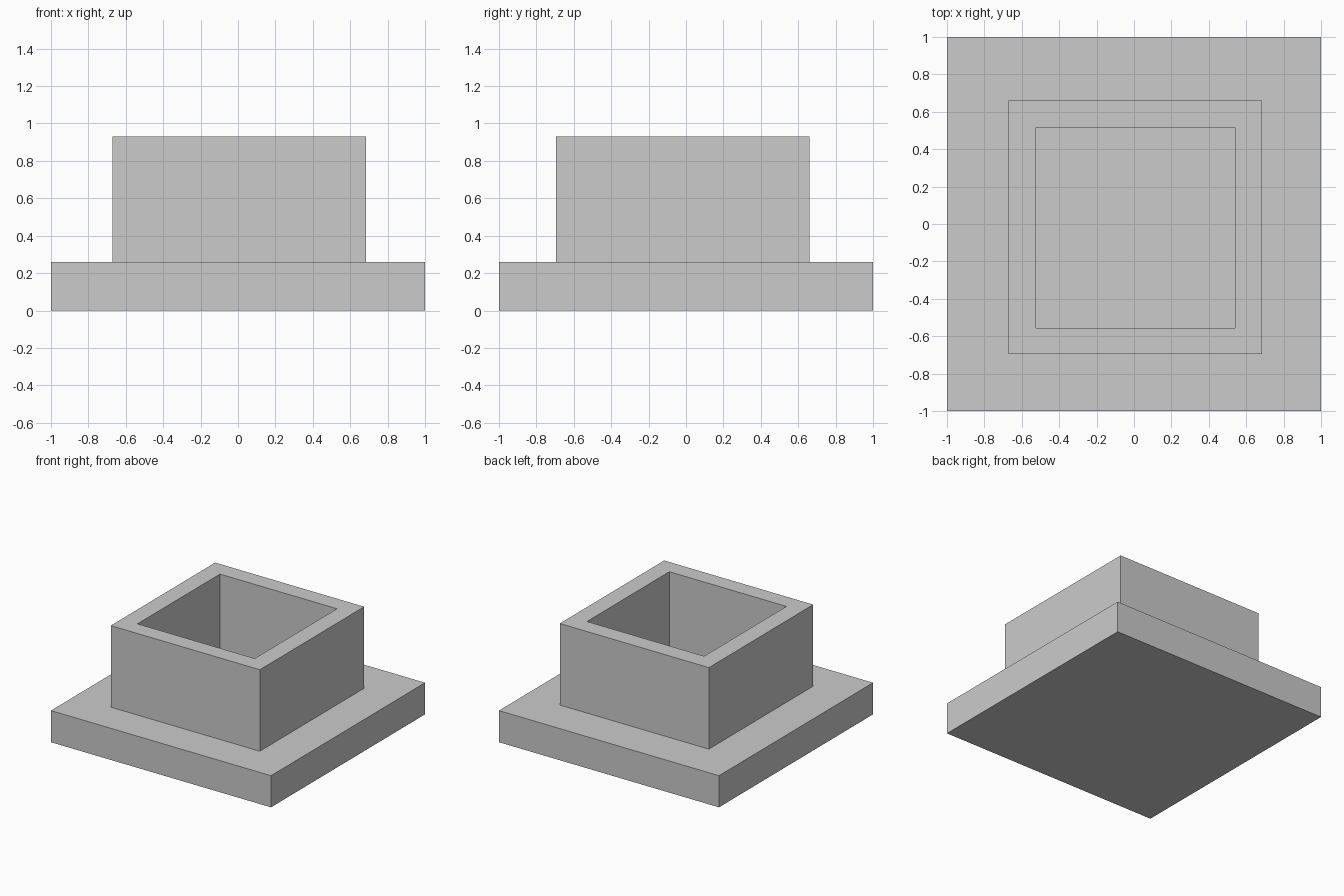
import bpy
import bmesh

default_cube = bpy.data.objects.get("Cube")
if default_cube:
    bpy.data.objects.remove(default_cube, do_unlink=True)

# Single plain grey
GREY = (0.6, 0.6, 0.6, 1.0)
grey = bpy.data.materials.new("plain_grey")
grey.use_nodes = True
grey.diffuse_color = GREY
grey.node_tree.nodes["Principled BSDF"].inputs["Base Color"].default_value = GREY

BASE_TOP, RIM = 0.26, 0.93


def ring(bm, x0, x1, y0, y1, z):
    """Rectangular loop of vertices at height z."""
    corners = ((x0, y0), (x1, y0), (x1, y1), (x0, y1))
    return [bm.verts.new((x, y, z)) for x, y in corners]


def lofted(name, rings):
    """Closed solid skinned through successive rectangular rings."""
    bm = bmesh.new()
    loops = [ring(bm, *r) for r in rings]
    for low, high in zip(loops, loops[1:]):
        for i in range(4):
            j = (i + 1) % 4
            bm.faces.new((low[i], low[j], high[j], high[i]))
    bm.faces.new(loops[0][::-1])
    bm.faces.new(loops[-1])
    bmesh.ops.recalc_face_normals(bm, faces=bm.faces)
    mesh = bpy.data.meshes.new(name)
    bm.to_mesh(mesh)
    bm.free()
    mesh.materials.append(grey)
    obj = bpy.data.objects.new(name, mesh)
    bpy.context.collection.objects.link(obj)
    return obj


# One stepped solid: base slab, square collar, open socket down to slab level
slab = (-1, 1, -1, 1)
collar = (-0.67, 0.685, -0.695, 0.66)
socket = (-0.525, 0.54, -0.555, 0.515)
lofted("flanged_socket", [
    (*slab, 0), (*slab, BASE_TOP),
    (*collar, BASE_TOP), (*collar, RIM),
    (*socket, RIM), (*socket, BASE_TOP),
])
